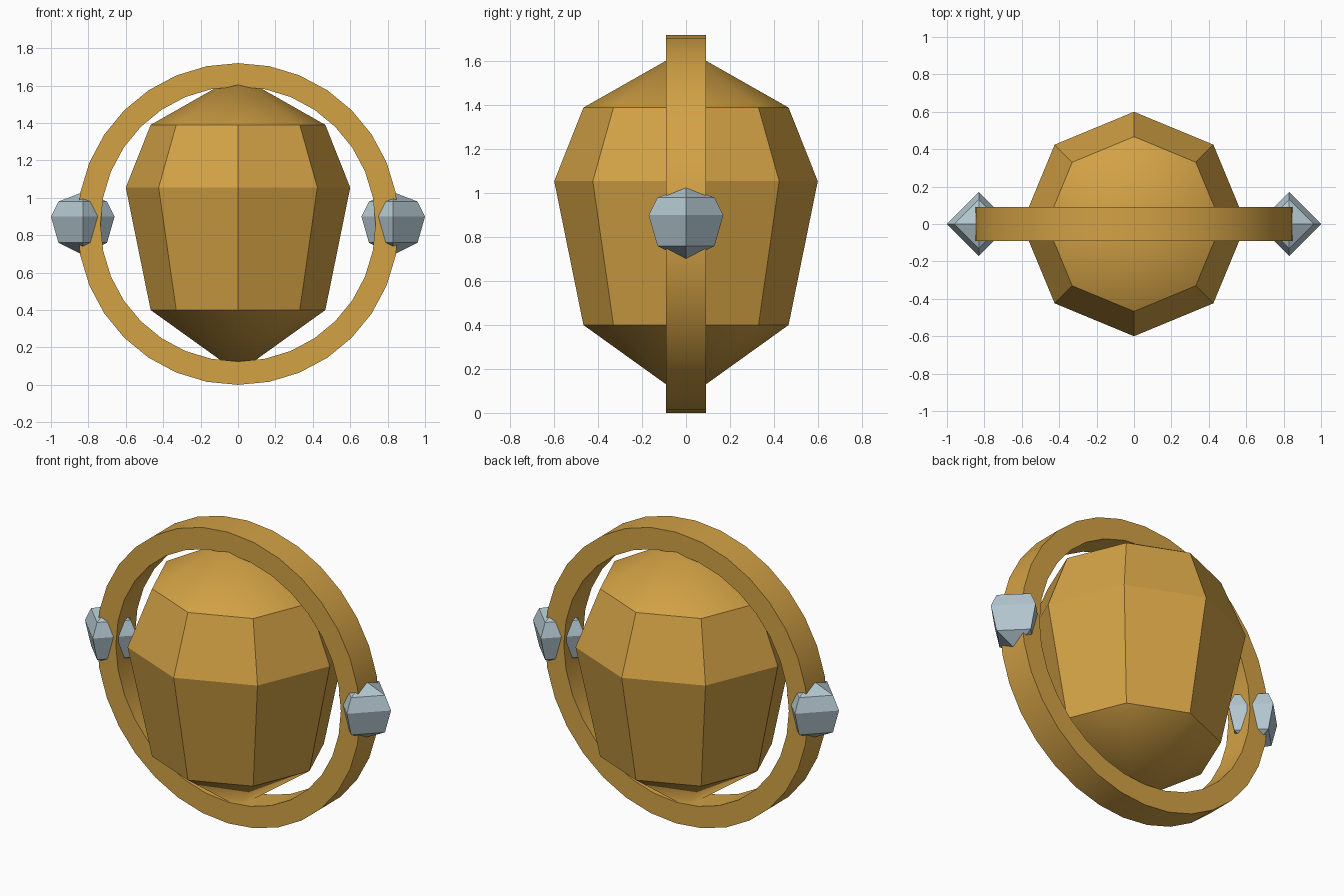
import bpy
import bmesh
from math import cos, sin, pi, radians

default = bpy.data.objects.get("Cube")
if default:
    bpy.data.objects.remove(default, do_unlink=True)


def make_material(name, rgb):
    mat = bpy.data.materials.new(name)
    mat.use_nodes = True
    mat.diffuse_color = (*rgb, 1)
    mat.node_tree.nodes["Principled BSDF"].inputs["Base Color"].default_value = (*rgb, 1)
    return mat


gold = make_material("gold", (0.65, 0.36, 0.06))
silver = make_material("pale silver", (0.45, 0.57, 0.63))


def finish(bm, name, mat, location):
    bmesh.ops.recalc_face_normals(bm, faces=bm.faces)
    mesh = bpy.data.meshes.new(name)
    bm.to_mesh(mesh)
    bm.free()
    mesh.materials.append(mat)
    obj = bpy.data.objects.new(name, mesh)
    obj.location = location
    bpy.context.collection.objects.link(obj)
    bpy.ops.object.select_all(action="DESELECT")
    obj.select_set(True)
    bpy.context.view_layer.objects.active = obj
    bpy.ops.object.shade_smooth_by_angle(angle=radians(30))
    return obj


def circle(bm, sides, radius, z):
    step = 2 * pi / sides
    return [bm.verts.new((radius * cos(i * step), radius * sin(i * step), z))
            for i in range(sides)]


def bridge(bm, a, b):
    n = len(a)
    for i in range(n):
        j = (i + 1) % n
        bm.faces.new((a[i], a[j], b[j], b[i]))


def faceted_gem(name, mat, sides, bottom, rings, top, x=0):
    """Stacked polygon rings closed by a pointed cap at each end."""
    bm = bmesh.new()
    loops = [circle(bm, sides, r, z) for r, z in rings]
    for low, high in zip(loops, loops[1:]):
        bridge(bm, low, high)
    for loop, z in ((loops[0], bottom), (loops[-1], top)):
        tip = bm.verts.new((0, 0, z))
        for i in range(sides):
            bm.faces.new((loop[i], loop[(i + 1) % sides], tip))
    return finish(bm, name, mat, (x, 0, 0))


# Eight-sided body
faceted_gem("faceted_body", gold, 8, 0.065,
            [(0.467, 0.4), (0.6, 1.055), (0.467, 1.39)], 1.655)

# Four-sided studs on both sides of the hoop
for side, x in (("left", 0.83), ("right", -0.83)):
    faceted_gem(side + "_stud", silver, 4, 0.695,
                [(0.13, 0.76), (0.17, 0.9), (0.13, 0.98)], 1.03, x)

# Upright hoop around the body
bm = bmesh.new()
section = [(0.86, -0.09), (0.86, 0.09), (0.735, 0.09), (0.735, -0.09)]
loops = [circle(bm, 32, r, z) for r, z in section]
for k in range(4):
    bridge(bm, loops[k], loops[(k + 1) % 4])
hoop = finish(bm, "hoop", gold, (0, 0, 0.86))
hoop.rotation_euler.x = pi / 2
